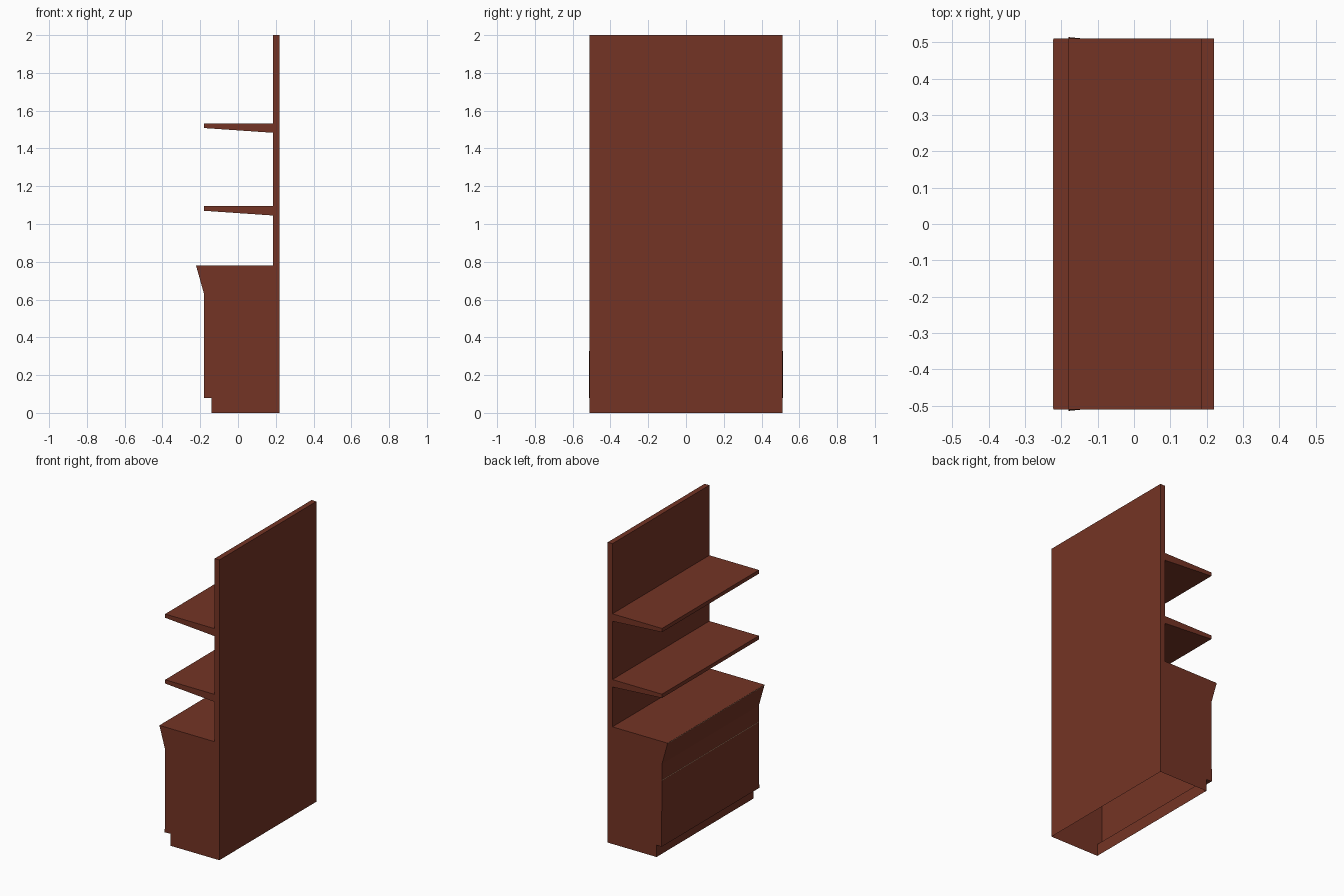
import bpy, bmesh

if "Cube" in bpy.data.objects:
    bpy.data.objects.remove(bpy.data.objects["Cube"])

HALF = 0.51  # half length along y


def material(name, rgb):
    m = bpy.data.materials.new(name)
    m.diffuse_color = (*rgb, 1.0)
    m.use_nodes = True
    m.node_tree.nodes["Principled BSDF"].inputs["Base Color"].default_value = m.diffuse_color
    return m


wood = material("red_brown_wood", (0.175, 0.034, 0.018))
tan = material("light_tan_trim", (0.50, 0.32, 0.20))


def extrude_profile(name, pts, mat, half=HALF, skip=(), flare=None):
    """Sweep an xz outline along y; skip lists outline edges left open."""
    bm = bmesh.new()
    rows = []
    for s in (-1, 1):
        rows.append([bm.verts.new((x, s * (half + (0.004 if i == flare else 0)), z))
                     for i, (x, z) in enumerate(pts)])
    n = len(pts)
    for row in rows:
        bm.faces.new(row)
    for i in range(n):
        if i not in skip:
            j = (i + 1) % n
            bm.faces.new((rows[0][i], rows[0][j], rows[1][j], rows[1][i]))
    bmesh.ops.recalc_face_normals(bm, faces=bm.faces)
    me = bpy.data.meshes.new(name)
    bm.to_mesh(me)
    bm.free()
    me.materials.append(mat)
    ob = bpy.data.objects.new(name, me)
    bpy.context.collection.objects.link(ob)
    return ob


# Cabinet with tall back panel: hollow shell, open underneath (edge 0)
extrude_profile("cabinet_and_back_panel", [
    (-0.14, 0), (0.22, 0), (0.22, 2.0), (0.185, 2.0), (0.185, 0.78),
    (-0.222, 0.78), (-0.18, 0.63), (-0.18, 0.08), (-0.14, 0.08)],
    wood, skip=(0,), flare=7)

# Two tapered shelves
for name, z in (("lower_shelf", 1.095), ("upper_shelf", 1.533)):
    extrude_profile(name, [(-0.18, z), (0.186, z), (0.186, z - 0.05), (-0.18, z - 0.025)], wood)

# Hairline trim strips on the counter lip and the cabinet front
extrude_profile("counter_lip_trim", [
    (-0.2225, 0.779), (-0.2217, 0.776), (-0.2205, 0.776), (-0.2205, 0.779)], tan, half=0.508)
extrude_profile("drawer_line_trim", [
    (-0.1808, 0.523), (-0.1808, 0.520), (-0.1795, 0.520), (-0.1795, 0.523)], tan, half=0.508)
